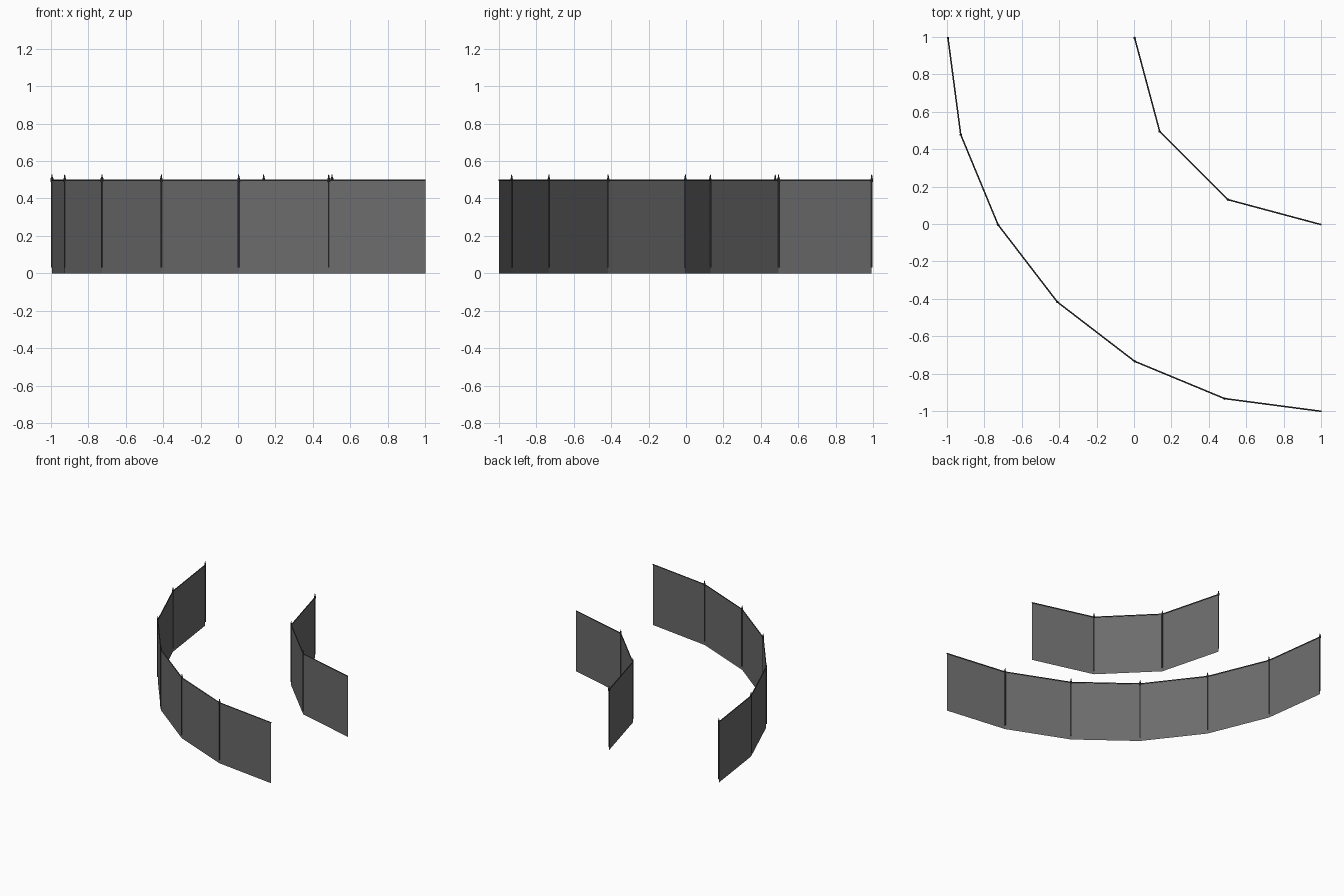
import bpy, bmesh
from math import pi, sin, cos
from mathutils import Matrix, Vector

if "Cube" in bpy.data.objects:
    bpy.data.objects.remove(bpy.data.objects["Cube"])

S, POST_R = 0.9965, 0.007          # inner arc radius, post radius
CENTRE = Vector((1.0, 1.0 - POST_R, 0.0))


def material(name, v):
    m = bpy.data.materials.new(name)
    m.diffuse_color = (v, v, v, 1)
    m.use_nodes = True
    m.node_tree.nodes["Principled BSDF"].inputs["Base Color"].default_value = m.diffuse_color
    return m


MESH_GREY = material("mesh_grey", 0.15)
METAL = material("dark_metal", 0.06)


def make(name, bm, mat):
    me = bpy.data.meshes.new(name)
    bm.to_mesh(me)
    bm.free()
    me.materials.append(mat)
    ob = bpy.data.objects.new(name, me)
    bpy.context.collection.objects.link(ob)
    return ob


def cone(bm, p, z0, z1, r0, r1):
    bmesh.ops.create_cone(bm, cap_ends=True, segments=8, radius1=r0, radius2=r1,
                          depth=z1 - z0,
                          matrix=Matrix.Translation((p.x, p.y, (z0 + z1) / 2)))


def fence(name, radius, n):
    pts = [CENTRE + radius * Vector((cos(a), sin(a), 0))
           for a in (pi + i * pi / 2 / n for i in range(n + 1))]

    # flat wire panels
    bm = bmesh.new()
    low = [bm.verts.new(p) for p in pts]
    top = [bm.verts.new(p + Vector((0, 0, 0.497))) for p in pts]
    for i in range(n):
        bm.faces.new((low[i], low[i + 1], top[i + 1], top[i]))
    make(name + "_panels", bm, MESH_GREY)

    # thin round rail along the top
    bm = bmesh.new()
    for a, b in zip(pts, pts[1:]):
        d = b - a
        mat = (Matrix.Translation((a + b) / 2 + Vector((0, 0, 0.497)))
               @ d.to_track_quat('Z', 'Y').to_matrix().to_4x4())
        bmesh.ops.create_cone(bm, cap_ends=True, segments=8, radius1=0.004,
                              radius2=0.004, depth=d.length, matrix=mat)
    make(name + "_top_rail", bm, METAL)

    # posts with collar and pointed cap, one at the start of each panel
    bm = bmesh.new()
    for p in pts[:-1]:
        cone(bm, p, 0.03, 0.505, 0.005, 0.005)
        cone(bm, p, 0.488, 0.508, POST_R, POST_R)
        cone(bm, p, 0.508, 0.528, 0.005, 0.002)
    make(name + "_posts", bm, METAL)


fence("inner_fence", S, 3)
fence("outer_fence", 2 * S, 6)
